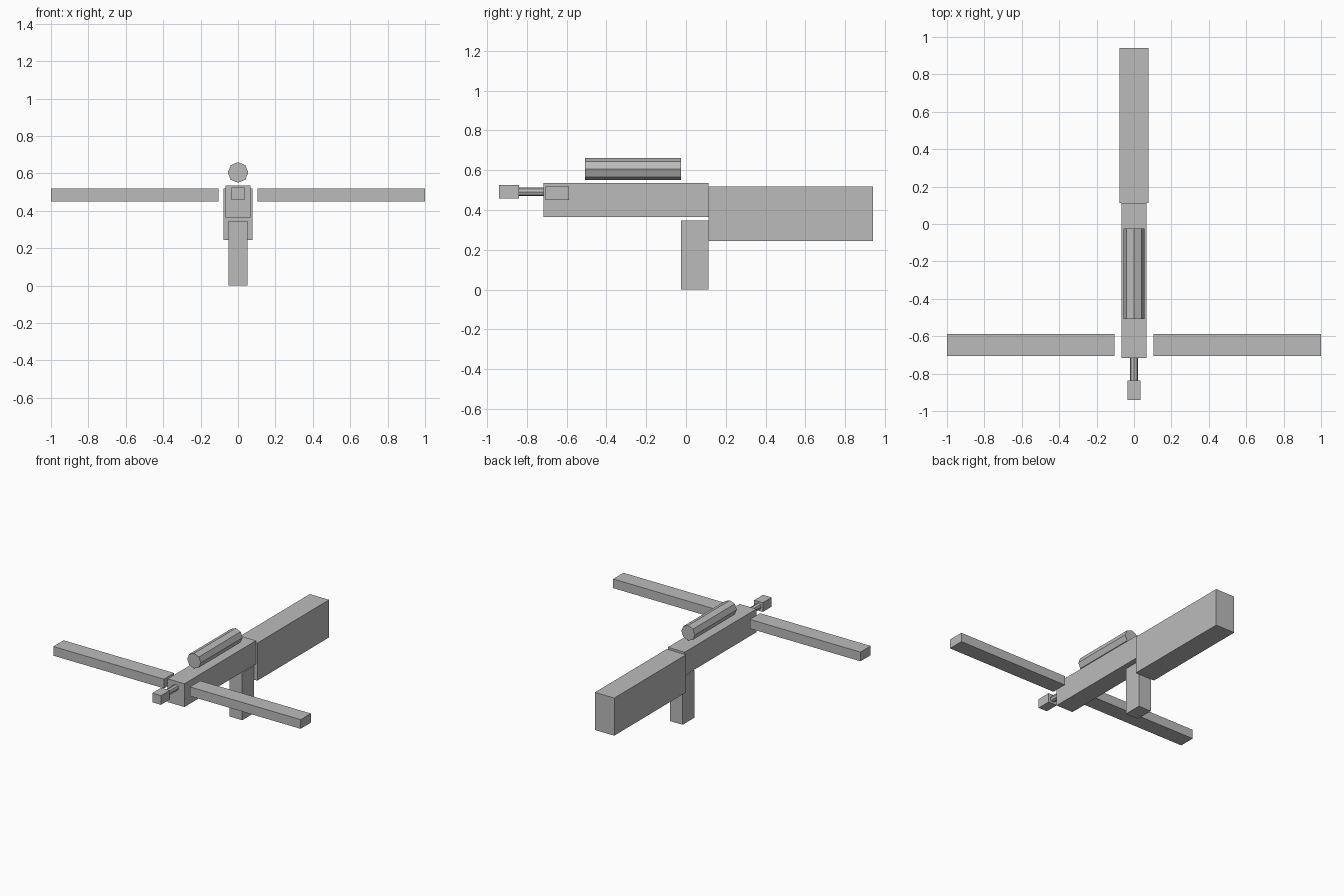
import bpy
import math

if "Cube" in bpy.data.objects:
    bpy.data.objects.remove(bpy.data.objects["Cube"])

grey = bpy.data.materials.new("plain grey")
grey.diffuse_color = (0.5, 0.5, 0.5, 1)
grey.use_nodes = True
grey.node_tree.nodes["Principled BSDF"].inputs["Base Color"].default_value = grey.diffuse_color


def finish(name):
    ob = bpy.context.object
    ob.name = name
    ob.data.materials.append(grey)
    return ob


def box(name, x, y, z):
    """Block spanning the given (min, max) ranges."""
    bpy.ops.mesh.primitive_cube_add(size=1, location=[sum(r) / 2 for r in (x, y, z)])
    ob = finish(name)
    ob.scale = [r[1] - r[0] for r in (x, y, z)]
    bpy.ops.object.transform_apply(location=False, rotation=False, scale=True)
    return ob


def rod(name, radius, y, z):
    """Eight-sided rod along y, with a corner at the top."""
    bpy.ops.mesh.primitive_cylinder_add(
        vertices=8, radius=radius, depth=y[1] - y[0],
        location=(0, sum(y) / 2, z), rotation=(math.pi / 2, 0, 0))
    return finish(name)


# Main frame
box("body", (-0.068, 0.068), (-0.716, 0.112), (0.365, 0.535))
box("stock", (-0.078, 0.078), (0.112, 0.94), (0.244, 0.519))
box("grip", (-0.051, 0.051), (-0.024, 0.112), (0.0, 0.346))

# Bow limbs, one each side
for name, side in (("left_limb", -1), ("right_limb", 1)):
    box(name, sorted((side * 0.105, side * 1.0)), (-0.705, -0.587), (0.451, 0.518))

# Scope above the body
rod("scope", 0.055, (-0.508, -0.025), 0.605)

# Front rod and tip block
rod("front_rod", 0.022, (-0.838, -0.716), 0.491)
box("tip_block", (-0.035, 0.035), (-0.94, -0.838), (0.458, 0.525))
